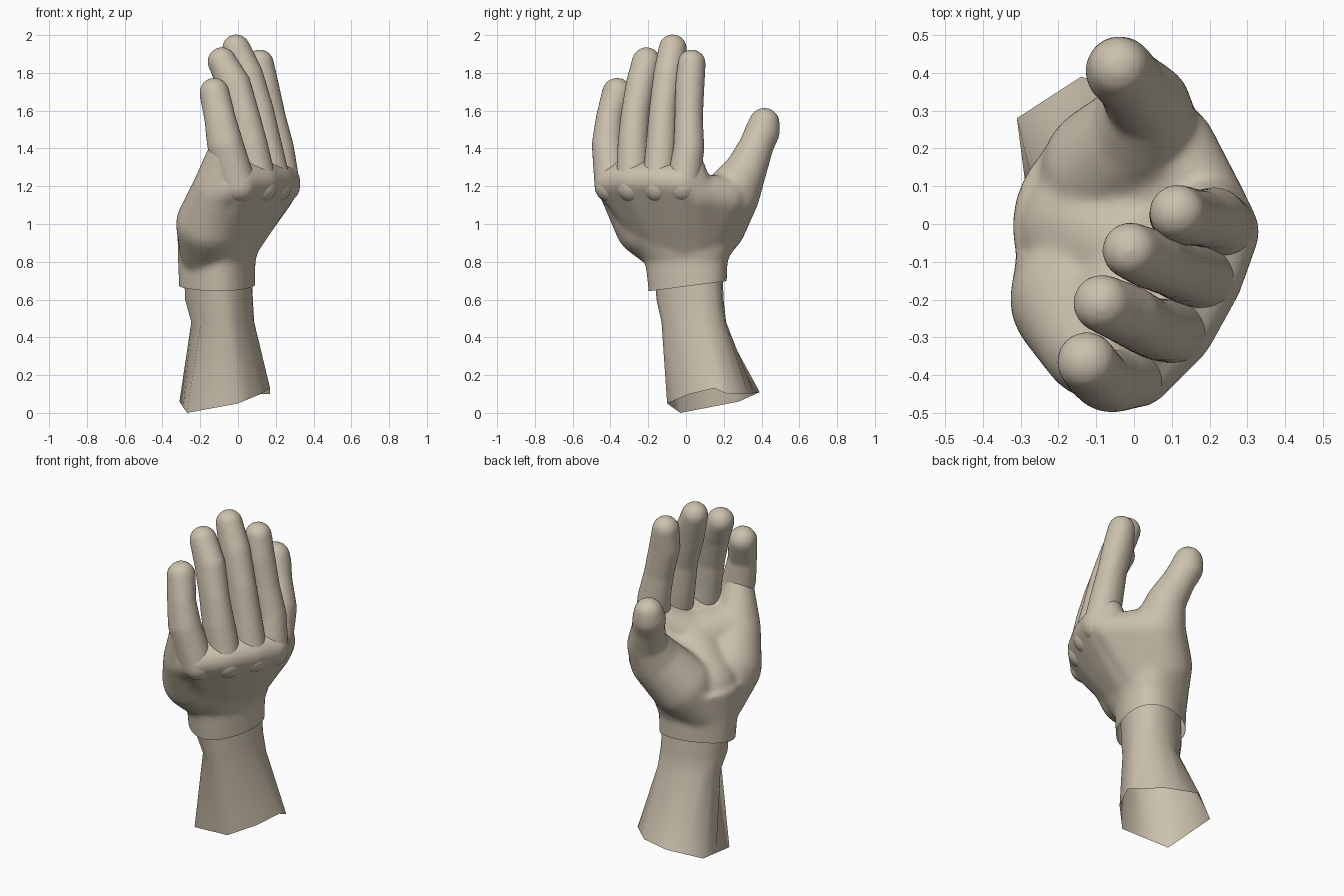
import bpy, bmesh, math
from mathutils import Vector

cube = bpy.data.objects.get("Cube")
if cube:
    bpy.data.objects.remove(cube, do_unlink=True)

skin = bpy.data.materials.new("warm beige skin")
skin.use_nodes = True
COLOUR = (0.6, 0.53, 0.42, 1)
skin.diffuse_color = COLOUR
skin.node_tree.nodes["Principled BSDF"].inputs["Base Color"].default_value = COLOUR

# Unit ball points, used to wrap every limb segment
ball = bmesh.new()
bmesh.ops.create_icosphere(ball, subdivisions=3, radius=1)
BALL = [v.co.copy() for v in ball.verts]
ball.free()


def add_hull(target, points):
    """Add the convex skin around some points to the target."""
    bm = bmesh.new()
    for p in points:
        bm.verts.new(p)
    out = bmesh.ops.convex_hull(bm, input=bm.verts)
    spare = {g for g in out["geom_interior"] + out["geom_unused"]
             if isinstance(g, bmesh.types.BMVert)}
    bmesh.ops.delete(bm, geom=list(spare), context='VERTS')
    part = bpy.data.meshes.new("segment")
    bm.to_mesh(part)
    bm.free()
    target.from_mesh(part)
    bpy.data.meshes.remove(part)


def blob(joint, depth=1.0):
    """Ball at x, y, z, radius; depth thickens it towards the palm only."""
    x, y, z, r = joint
    return [Vector((x + p.x * r * (depth if p.x < 0 else 1), y + p.y * r, z + p.z * r))
            for p in BALL]


def add_web(target, joints):
    """One convex pad around several joints."""
    add_hull(target, [p for j in joints for p in blob(j)])


def add_limb(target, joints, depth=1.0):
    """Chain of tapered round segments; the last joint stays round."""
    blobs = [blob(j, depth) for j in joints[:-1]] + [blob(joints[-1])]
    for a, b in zip(blobs, blobs[1:]):
        add_hull(target, a + b)


def wrist_ring(z, cx, cy, rx, ry, angles):
    """Oval section, fuller at the thumb-side back corner."""
    return [Vector((cx + rx * math.cos(a - 0.05) + 0.02 * math.sin(2 * a),
                    cy + ry * math.sin(a + 0.05) + 0.02 * math.sin(2 * a), z))
            for a in angles]


def make_object(name, bm):
    mesh = bpy.data.meshes.new(name)
    bm.to_mesh(mesh)
    bm.free()
    mesh.materials.append(skin)
    obj = bpy.data.objects.new(name, mesh)
    bpy.context.collection.objects.link(obj)
    return obj


def shade(obj):
    for poly in obj.data.polygons:
        poly.use_smooth = True


def fuse(obj, voxel, rounds):
    """Melt overlapping segments into one smooth skin."""
    remesh = obj.modifiers.new("fuse", 'REMESH')
    remesh.mode = 'VOXEL'
    remesh.voxel_size = voxel
    soften = obj.modifiers.new("soften", 'SMOOTH')
    soften.factor = 0.5
    soften.iterations = rounds
    graph = bpy.context.evaluated_depsgraph_get()
    graph.update()
    mesh = bpy.data.meshes.new_from_object(obj.evaluated_get(graph))
    obj.modifiers.clear()
    obj.data = mesh
    shade(obj)


# Wrist cuff
palm = bmesh.new()
turn = [math.tau * i / 32 for i in range(32)]
wrist = [wrist_ring(0.54, -0.11, 0.01, 0.195, 0.195, turn),
         wrist_ring(0.8, -0.115, 0, 0.202, 0.215, turn),
         wrist_ring(0.98, -0.095, -0.03, 0.225, 0.32, turn)]
for low, high in zip(wrist, wrist[1:]):
    add_hull(palm, low + high)

# Back of the hand: flat webs between neighbouring knuckle rays
rays = [((-0.02, 0.08, 0.87, 0.11), (0.242, -0.02, 1.22, 0.092)),
        ((-0.02, 0.02, 0.86, 0.11), (0.195, -0.15, 1.23, 0.092)),
        ((-0.06, -0.06, 0.86, 0.11), (0.12, -0.285, 1.23, 0.092)),
        ((-0.11, -0.11, 0.86, 0.11), (0.01, -0.395, 1.22, 0.092))]
for a, b in zip(rays, rays[1:]):
    add_web(palm, a + b)

# Pad along the roots of the fingers
add_limb(palm, [(x - 0.06, y, z + 0.05, 0.075) for x, y, z, r in (ray[1] for ray in rays)])

# Heel pad, running up into the little finger
heel = [(-0.17, -0.08, 0.86, 0.14), (-0.15, -0.2, 1.0, 0.18),
        (-0.11, -0.325, 1.18, 0.135), (-0.07, -0.405, 1.4, 0.082)]
add_limb(palm, heel)

# Thumb and its mound
thumb = [(-0.15, 0.08, 0.86, 0.13), (-0.07, 0.145, 1.0, 0.175),
         (0.025, 0.24, 1.15, 0.15), (0.04, 0.315, 1.28, 0.112),
         (-0.01, 0.375, 1.42, 0.092), (-0.037, 0.405, 1.49, 0.094),
         (-0.04, 0.415, 1.535, 0.083)]
add_limb(palm, thumb)

# Palm floor, and the fleshy web from thumb to index
floor = [(-0.11, -0.01, 0.94, 0.2), (0.06, -0.12, 1.15, 0.15)]
add_limb(palm, floor)
add_web(palm, [floor[1], heel[2], rays[2][1], rays[3][1]])
add_web(palm, [(x + 0.02, y, z, r - 0.03) for x, y, z, r in (heel[1], thumb[1], floor[1])])
web = [(0.2, 0.05, 1.16, 0.1), (0.1, 0.2, 1.14, 0.12)]
add_web(palm, web + [rays[0][0], thumb[1]])
add_web(palm, [web[0], rays[0][1], floor[1], (0.2, 0.02, 1.29, 0.085)])

palm_and_thumb = make_object("palm_and_thumb", palm)
fuse(palm_and_thumb, 0.014, 12)

# Trim the cuff to an open, slightly tilted edge
trim = bmesh.new()
trim.from_mesh(palm_and_thumb.data)
bmesh.ops.bisect_plane(trim, geom=trim.verts[:] + trim.edges[:] + trim.faces[:],
                       plane_co=(0, 0, 0.67), plane_no=(0, -0.13, 1),
                       clear_inner=True)
trim.to_mesh(palm_and_thumb.data)
trim.free()

# Fingers: knuckle, two joints, pad and tip
fingers = {
    "index_finger": [(0.24, -0.015, 1.2, 0.09), (0.215, 0.015, 1.4, 0.083),
                     (0.18, 0.015, 1.56, 0.075), (0.14, 0.02, 1.73, 0.078),
                     (0.115, 0.03, 1.85, 0.075)],
    "middle_finger": [(0.195, -0.145, 1.2, 0.09), (0.15, -0.13, 1.42, 0.083),
                      (0.115, -0.12, 1.6, 0.076), (0.055, -0.095, 1.79, 0.079),
                      (-0.01, -0.07, 1.93, 0.075)],
    "ring_finger": [(0.12, -0.283, 1.2, 0.09), (0.075, -0.28, 1.42, 0.083),
                    (0.04, -0.27, 1.57, 0.077), (-0.01, -0.24, 1.74, 0.079),
                    (-0.085, -0.21, 1.86, 0.077)],
    "little_finger": [(0.01, -0.395, 1.2, 0.09), (-0.055, -0.415, 1.42, 0.085),
                      (-0.085, -0.405, 1.56, 0.073), (-0.125, -0.365, 1.695, 0.08)],
}
for name, joints in fingers.items():
    bm = bmesh.new()
    add_limb(bm, joints, depth=1.3)
    fuse(make_object(name, bm), 0.012, 6)

# Forearm: ragged open rim lofted up into the cuff
rim = [(-0.27, -0.03, 0), (0, -0.1, 0.05), (0.12, 0.02, 0.1), (0.17, 0.15, 0.13),
       (0.17, 0.22, 0.1), (0.05, 0.33, 0.1), (-0.14, 0.39, 0.11), (-0.31, 0.28, 0.06)]
rim = [Vector(p) for p in rim]
loop = [p for a, b in zip(rim, rim[1:] + rim[:1]) for p in (a, (a + b) / 2)]
angles = [math.atan2(p.y - 0.14, p.x + 0.07) for p in loop]
sections = [loop,
            wrist_ring(0.48, -0.085, 0.04, 0.165, 0.168, angles),
            wrist_ring(0.6, -0.105, 0.02, 0.178, 0.175, angles),
            wrist_ring(0.76, -0.11, 0.01, 0.178, 0.178, angles)]
bm = bmesh.new()
rings = [[bm.verts.new(p) for p in s] for s in sections]
for low, high in zip(rings, rings[1:]):
    for i in range(len(low)):
        j = (i + 1) % len(low)
        bm.faces.new((low[i], low[j], high[j], high[i]))
shade(make_object("forearm", bm))
